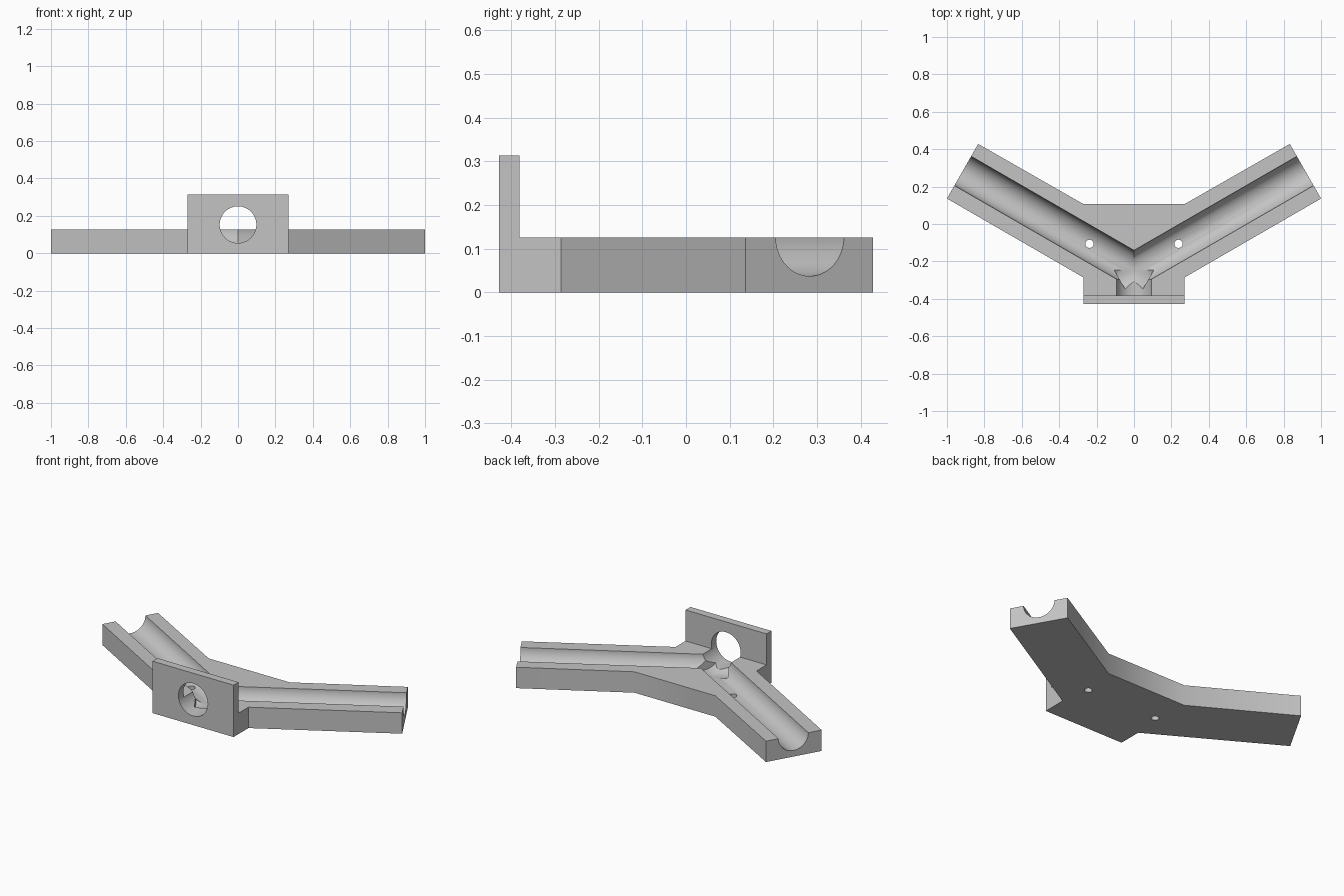
import bpy, bmesh
from math import radians, cos, sin
from mathutils import Vector

cube = bpy.data.objects.get("Cube")
if cube:
    bpy.data.objects.remove(cube, do_unlink=True)

BASE_TOP, PLATE_TOP = 0.126, 0.313
PLATE_FRONT, PLATE_BACK = -0.428, -0.381
ARM_DIR = Vector((cos(radians(30)), sin(radians(30)), 0))

grey = bpy.data.materials.new("plain grey")
grey.use_nodes = True
colour = (0.55, 0.55, 0.55, 1)
grey.diffuse_color = colour
grey.node_tree.nodes["Principled BSDF"].inputs["Base Color"].default_value = colour


def prism(name, outline, z0, z1):
    """Extrude a flat outline upward between two heights."""
    bm = bmesh.new()
    face = bm.faces.new([bm.verts.new((x, y, z0)) for x, y in outline])
    top = bmesh.ops.extrude_face_region(bm, geom=[face])["geom"]
    bmesh.ops.translate(bm, vec=(0, 0, z1 - z0),
                        verts=[g for g in top if isinstance(g, bmesh.types.BMVert)])
    bmesh.ops.recalc_face_normals(bm, faces=bm.faces)
    mesh = bpy.data.meshes.new(name)
    bm.to_mesh(mesh)
    bm.free()
    obj = bpy.data.objects.new(name, mesh)
    bpy.context.collection.objects.link(obj)
    return obj


def rod(name, start, end, radius, sides=64):
    """Cylinder between two points."""
    axis = Vector(end) - Vector(start)
    bpy.ops.mesh.primitive_cylinder_add(
        vertices=sides, radius=radius, depth=axis.length,
        location=(Vector(start) + Vector(end)) / 2,
        rotation=axis.to_track_quat("Z", "Y").to_euler())
    obj = bpy.context.object
    obj.name = name
    return obj


def cut(target, cutter):
    """Subtract the cutter and discard it."""
    cutter.hide_render = True
    bpy.ops.object.select_all(action="DESELECT")
    bpy.context.view_layer.objects.active = target
    target.select_set(True)
    mod = target.modifiers.new("cut", "BOOLEAN")
    mod.operation, mod.solver, mod.object = "DIFFERENCE", "EXACT", cutter
    bpy.ops.object.modifier_apply(modifier=mod.name)
    bpy.data.objects.remove(cutter, do_unlink=True)


# Y-shaped base with an upright front plate
right_side = [(0.27, PLATE_FRONT), (0.27, -0.286), (1, 0.136), (0.833, 0.428), (0.27, 0.106)]
outline = right_side + [(-x, y) for x, y in reversed(right_side)]
body = prism("channel_splitter", outline, 0, PLATE_TOP)
body.data.materials.append(grey)
cut(body, prism("clearance", [(-2, PLATE_BACK), (2, PLATE_BACK), (2, 2), (-2, 2)], BASE_TOP, 1))

# Round inlet through the plate
cut(body, rod("inlet", (0, -0.6, 0.153), (0, -0.24, 0.153), 0.098))

# Half-round channel and screw hole in each arm
for side in (1, -1):
    direction = Vector((ARM_DIR.x * side, ARM_DIR.y, 0))
    start = Vector((-0.08 * side, -0.291, 0.127))
    cut(body, rod("channel", start, start + direction * 1.4, 0.09))
    cut(body, rod("screw_hole", (0.238 * side, -0.106, -0.1), (0.238 * side, -0.106, 0.2), 0.022, 32))

bpy.ops.object.select_all(action="DESELECT")
body.select_set(True)
bpy.context.view_layer.objects.active = body
bpy.ops.object.shade_smooth_by_angle(angle=radians(30))
